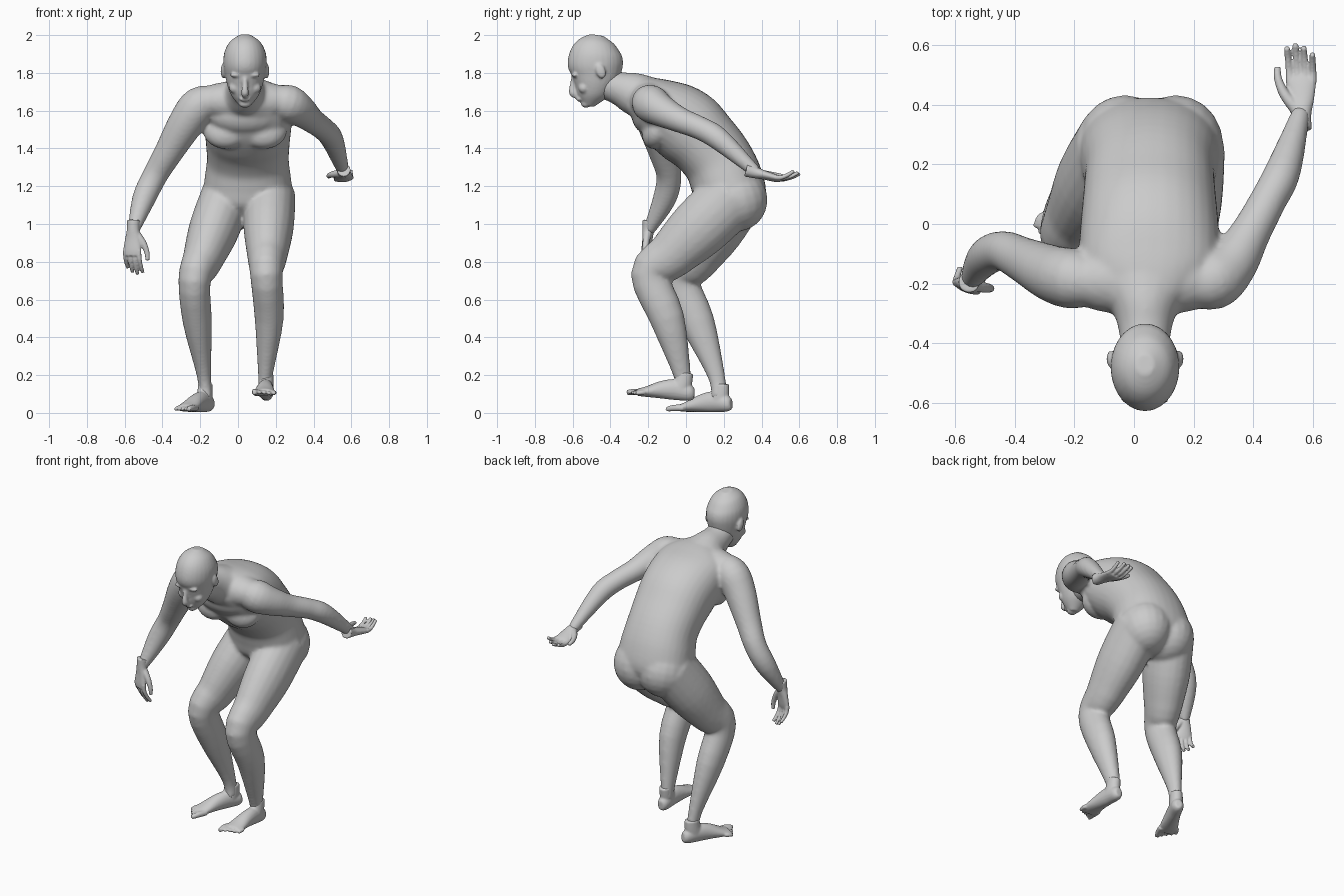
import bpy
import bmesh
from math import sin, cos, tau, copysign
from mathutils import Vector, Matrix

cube = bpy.data.objects.get("Cube")
if cube:
    bpy.data.objects.remove(cube, do_unlink=True)

# Single clay colour
grey = (.6, .6, .6, 1)
clay = bpy.data.materials.new("grey clay")
clay.use_nodes = True
clay.diffuse_color = grey
clay.node_tree.nodes["Principled BSDF"].inputs["Base Color"].default_value = grey

SIDES = (-1, 1)
MIDDLE = .037  # the head and chest sit slightly to the left


def refine(sections, steps=4):
    """Add smoothly interpolated sections between the given ones."""
    padded = [sections[0], *sections, sections[-1]]
    result = []
    for before, start, end, after in zip(padded, padded[1:], padded[2:], padded[3:]):
        leave, arrive = (end - before) / 2, (after - start) / 2
        for step in range(steps):
            t = step / steps
            ease = t * t * (3 - 2 * t)
            result.append(start.lerp(end, ease)
                          + leave * t * (1 - t) ** 2 - arrive * t * t * (1 - t))
    result.append(sections[-1])
    return result


def loft(bm, rows, matrix=Matrix(), sides=20, roundness=1):
    """Closed tube through sections (x, y, z, half width[, half depth])."""
    sections = refine([Vector(row if len(row) == 5 else (*row, row[-1])) for row in rows])
    centres = [Vector(section[:3]) for section in sections]
    rings = []
    for i, section in enumerate(sections):
        following = centres[min(i + 1, len(centres) - 1)]
        tangent = (following - centres[max(i - 1, 0)]).normalized()
        across = Vector((1, 0, 0))
        across = (across - tangent * across.dot(tangent)).normalized()
        depth = tangent.cross(across)
        ring = []
        for k in range(sides):
            angle = tau * k / sides
            u, v = (copysign(abs(w) ** roundness, w) for w in (cos(angle), sin(angle)))
            offset = across * section[3] * u + depth * section[4] * v
            ring.append(bm.verts.new(matrix @ (centres[i] + offset)))
        rings.append(ring)
    for low, high in zip(rings, rings[1:]):
        for k in range(sides):
            n = (k + 1) % sides
            bm.faces.new((low[k], low[n], high[n], high[k]))
    bm.faces.new(list(reversed(rings[0])))
    bm.faces.new(rings[-1])


def ball(bm, centre, radii, tilt=0):
    matrix = Matrix.Translation(centre) @ Matrix.Rotation(tilt, 4, "X") @ Matrix.Diagonal((*radii, 1))
    bmesh.ops.create_uvsphere(bm, u_segments=20, v_segments=12, radius=1, matrix=matrix)


def frame(origin, forward, back):
    """Local axes: Y along forward, Z towards back, X across."""
    y = Vector(forward).normalized()
    x = y.cross(Vector(back)).normalized()
    turn = Matrix((x, y, x.cross(y))).transposed().to_4x4()
    return Matrix.Translation(origin) @ turn


def finish(name, bm, voxel, smoothing):
    """Fuse the overlapping pieces into one smooth skin."""
    bmesh.ops.recalc_face_normals(bm, faces=bm.faces)
    mesh = bpy.data.meshes.new(name)
    bm.to_mesh(mesh)
    bm.free()
    obj = bpy.data.objects.new(name, mesh)
    bpy.context.scene.collection.objects.link(obj)
    remesh = obj.modifiers.new("fuse", "REMESH")
    remesh.mode = "VOXEL"
    remesh.voxel_size = voxel
    smooth = obj.modifiers.new("soften", "SMOOTH")
    smooth.iterations = smoothing
    bpy.context.view_layer.update()
    evaluated = obj.evaluated_get(bpy.context.evaluated_depsgraph_get())
    skin = bpy.data.meshes.new_from_object(evaluated)
    obj.modifiers.clear()
    obj.data = skin
    skin.materials.clear()
    skin.materials.append(clay)
    for polygon in skin.polygons:
        polygon.material_index = 0
        polygon.use_smooth = True


def leg(bm, hip, knee, calf, ankle, heel):
    """Thigh and shin; both legs share the same girths."""
    hip, knee = Vector(hip), Vector(knee)
    path = [hip, hip.lerp(knee, .4), hip.lerp(knee, .75), knee, calf, ankle, heel]
    girths = (.135, .133, .107, .086, .077, .039, .036)
    loft(bm, [(*point, girth, girth * 1.2) for point, girth in zip(path, girths)])


# Torso, from the seat up to the neck base
body = bmesh.new()
spine = [(.25, 1.03, .16, .11), (.24, 1.12, .235, .185), (.215, 1.23, .23, .193),
         (.17, 1.335, .217, .187), (.095, 1.43, .222, .19), (.01, 1.51, .23, .203),
         (-.09, 1.58, .235, .188), (-.18, 1.64, .22, .145), (-.27, 1.69, .12, .1)]
loft(body, [(MIDDLE + .015, *row) for row in spine], sides=32, roundness=.9)

# Neck, shoulder girdle, chest and seat muscles
neck = [(-.45, 1.75, .078), (-.36, 1.72, .088), (-.29, 1.695, .11), (-.2, 1.66, .17, .12)]
loft(body, [(MIDDLE, *row) for row in neck])
ball(body, (MIDDLE, -.19, 1.65), (.3, .12, .11))
ball(body, (MIDDLE, -.19, 1.58), (.2, .1, .11))
for side in SIDES:
    ball(body, (MIDDLE + side * .1, -.145, 1.5), (.125, .08, .11), -.5)
    ball(body, (MIDDLE + .018 + side * .085, .265, 1.13), (.16, .167, .17), .3)

# Arms, from shoulder to wrist
loft(body, [(-.1, -.2, 1.66, .07), (-.2, -.185, 1.63, .1), (-.275, -.165, 1.535, .095),
            (-.37, -.12, 1.375, .076), (-.44, -.09, 1.255, .067), (-.5, -.115, 1.13, .062),
            (-.555, -.2, .96, .031)])
loft(body, [(.17, -.2, 1.66, .07), (.26, -.19, 1.64, .1), (.33, -.13, 1.6, .086),
            (.39, -.03, 1.55, .068), (.45, .08, 1.505, .062), (.5, .18, 1.445, .06),
            (.56, .375, 1.27, .031)])

# Legs
leg(body, (.17, .25, 1.15), (.15, -.19, .73), (.165, -.1, .5), (.145, -.02, .2), (.145, -.02, .13))
leg(body, (-.06, .26, 1.15), (-.23, -.03, .7), (-.215, .06, .48), (-.18, .16, .2), (-.17, .175, .08))
finish("body", body, .01, 10)

# Skull and jaw
head = bmesh.new()
face = [(-.515, 1.625, .028, .028), (-.505, 1.675, .068, .075), (-.49, 1.73, .092, .108),
        (-.48, 1.79, .106, .133), (-.48, 1.85, .115, .147), (-.48, 1.91, .109, .134),
        (-.475, 1.965, .08, .095), (-.47, 2, .03, .035)]
loft(head, [(MIDDLE, *row) for row in face], sides=28)

# Nose, lips, chin, brows, cheeks and ears
nose = [(-.596, 1.775, .012), (-.6, 1.735, .015), (-.6, 1.695, .02), (-.58, 1.68, .017)]
loft(head, [(MIDDLE, *row) for row in nose])
ball(head, (MIDDLE, -.566, 1.66), (.03, .014, .012))
ball(head, (MIDDLE, -.53, 1.635), (.032, .026, .02))
for side in SIDES:
    ball(head, (MIDDLE + side * .045, -.588, 1.788), (.036, .017, .012))
    ball(head, (MIDDLE + side * .052, -.54, 1.72), (.033, .03, .03))
    ball(head, (MIDDLE + side * .115, -.452, 1.81), (.014, .026, .042), .35)
finish("head", head, .007, 5)


def hand(name, matrix, thumb):
    """Wrist, palm, four curled fingers and a thumb on the given side."""
    bm = bmesh.new()
    loft(bm, [(0, -.06, 0, .036), (0, -.01, 0, .034, .031), (0, .04, 0, .043, .024),
              (0, .1, 0, .05, .02), (0, .13, 0, .044, .014)], matrix)
    for i, length in enumerate((.11, .12, .11, .085)):
        x = thumb * (.037 - .025 * i)
        finger = []
        for t in (0, .4, .75, 1):
            curl = -.06 * t * t
            finger.append((x * (1 + .15 * t), .1 + length * t, curl, .014 - .004 * t))
        loft(bm, finger, matrix, 10)
    loft(bm, [(thumb * .02, .015, -.005, .022), (thumb * .055, .06, -.015, .018),
              (thumb * .075, .11, -.025, .014), (thumb * .077, .15, -.03, .011)], matrix, 10)
    finish(name, bm, .005, 2)


def foot(name, matrix, inner):
    """Ankle, heel, instep and five toes, the big toe on the inner side."""
    bm = bmesh.new()
    loft(bm, [(0, .062, .15, .037, .046), (0, .066, .1, .039, .05), (0, .08, .05, .04, .06)], matrix)
    loft(bm, [(0, 0, .045, .02, .028), (0, .025, .045, .036, .043), (0, .1, .055, .041, .055),
              (0, .17, .048, .046, .048), (0, .25, .03, .055, .029), (0, .3, .021, .054, .019)], matrix)
    for i in range(5):
        x = inner * (.043 - .023 * i)
        thick = .013 if i else .018
        loft(bm, [(x, .26, .022, thick), (x * 1.1, .315 - .01 * i, .022, thick),
                  (x * 1.1, .36 - .013 * i, .015, thick * .75)], matrix, 10)
    finish(name, bm, .006, 5)


hand("left_hand", frame((.56, .375, 1.27), (0, 1, -.28), (.1, 0, -1)), 1)
hand("right_hand", frame((-.555, -.2, .96), (-.05, -.1, -1), (-.4, -1, 0)), -1)
foot("left_foot", frame((.152, .04, .058), (-.05, -1, .1), (0, 0, 1)), 1)
foot("right_foot", frame((-.145, .24, .004), (-.5, -1, 0), (0, 0, 1)), -1)
